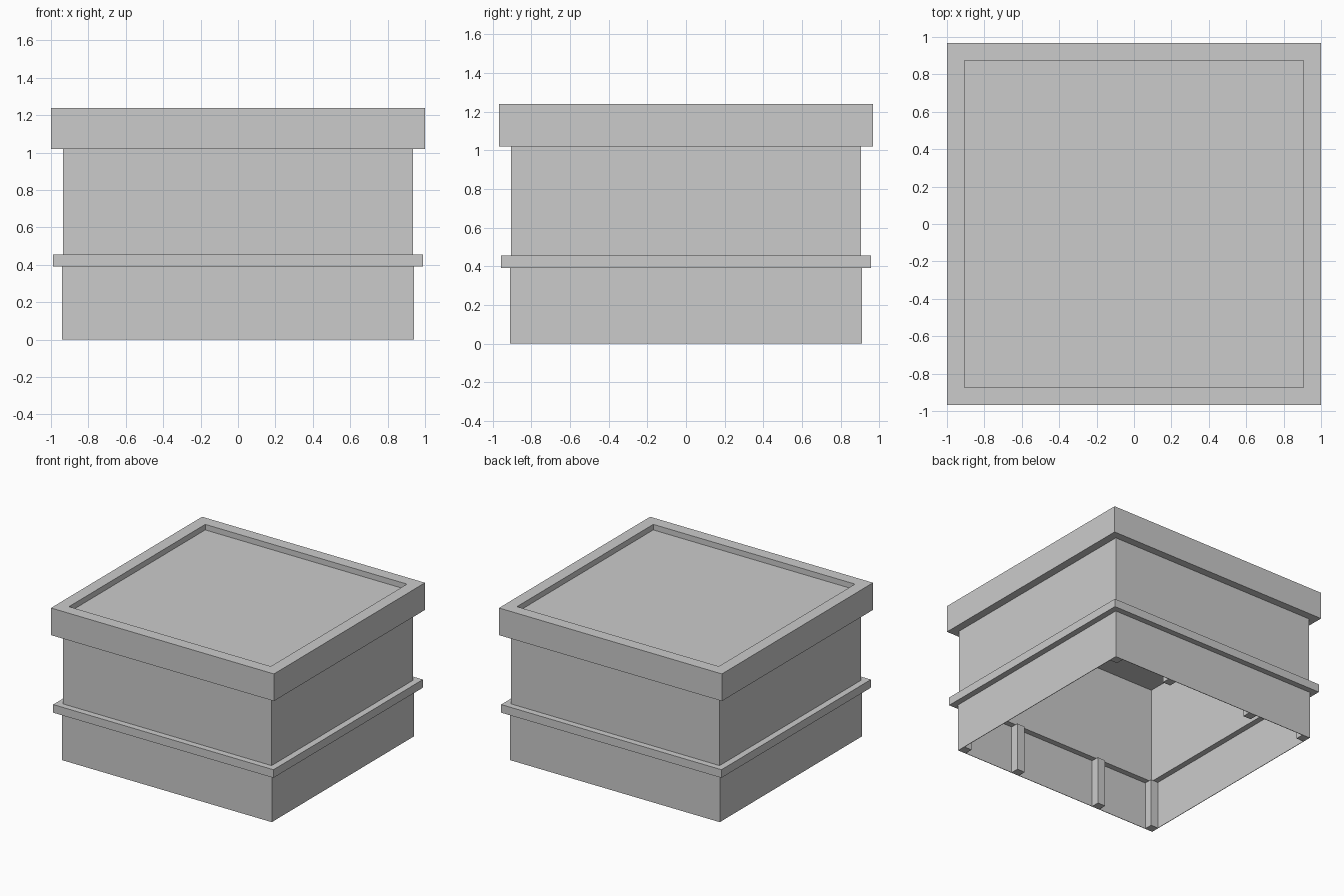
import bpy, bmesh

default = bpy.data.objects.get("Cube")
if default:
    bpy.data.objects.remove(default, do_unlink=True)

grey = bpy.data.materials.new("plain grey")
grey.use_nodes = True
COLOUR = (0.6, 0.6, 0.6, 1)
grey.diffuse_color = COLOUR
grey.node_tree.nodes["Principled BSDF"].inputs["Base Color"].default_value = COLOUR

HX, HY = 0.94, 0.91      # half width and half depth of the body
BAND_Z = 0.39            # top of the hollow base
CEILING = 1.172          # inner ceiling


def finish(name, bm):
    bmesh.ops.recalc_face_normals(bm, faces=bm.faces)
    mesh = bpy.data.meshes.new(name)
    bm.to_mesh(mesh)
    bm.free()
    mesh.materials.append(grey)
    obj = bpy.data.objects.new(name, mesh)
    bpy.context.collection.objects.link(obj)
    return obj


def loft(name, rings, closed=False, capped=False):
    """Join rectangular rings given as (half x, half y, z)."""
    bm = bmesh.new()
    loops = [[bm.verts.new((sx * x, sy * y, z))
              for sx, sy in ((-1, -1), (1, -1), (1, 1), (-1, 1))]
             for x, y, z in rings]
    pairs = list(zip(loops, loops[1:]))
    if closed:
        pairs.append((loops[-1], loops[0]))
    for a, b in pairs:
        for i in range(4):
            j = (i + 1) % 4
            bm.faces.new((a[i], a[j], b[j], b[i]))
    if capped:
        bm.faces.new(loops[0])
        bm.faces.new(loops[-1])
    return finish(name, bm)


def frame(name, hx, hy, z0, z1, wall):
    """Rectangular tube with a given wall thickness."""
    ix, iy = hx - wall, hy - wall
    return loft(name, [(hx, hy, z0), (hx, hy, z1), (ix, iy, z1), (ix, iy, z0)],
                closed=True)


# Thin open base and the thicker wall above it
frame("base_skirt", HX, HY, 0, BAND_Z, 0.004)
frame("upper_wall", HX - 0.004, HY - 0.004, BAND_Z, CEILING, 0.046)

# Projecting band round the body
frame("trim_band", 0.988, 0.957, BAND_Z, 0.456, 0.06)

# Lid: underside, outer side, rim, then the sunken top panel
lid_bottom, lid_top, panel = 1.02, 1.24, 1.195
loft("lid", [(0.89, 0.86, CEILING), (0.89, 0.86, lid_bottom),
             (1.0, 0.968, lid_bottom), (1.0, 0.968, lid_top),
             (0.905, 0.873, lid_top), (0.905, 0.873, panel)], capped=True)

# Support posts inside the base, along the front and back
POST = 0.07
for sy, side in ((-1, "front"), (1, "back")):
    for n, x in enumerate((-HX + POST / 2, -0.39, 0.39, HX - POST / 2), 1):
        bm = bmesh.new()
        bmesh.ops.create_cube(bm, size=1)
        bmesh.ops.scale(bm, vec=(POST, POST, BAND_Z), verts=bm.verts)
        bmesh.ops.translate(bm, vec=(x, sy * (HY - POST / 2), BAND_Z / 2),
                            verts=bm.verts)
        finish(f"{side}_post_{n}", bm)
